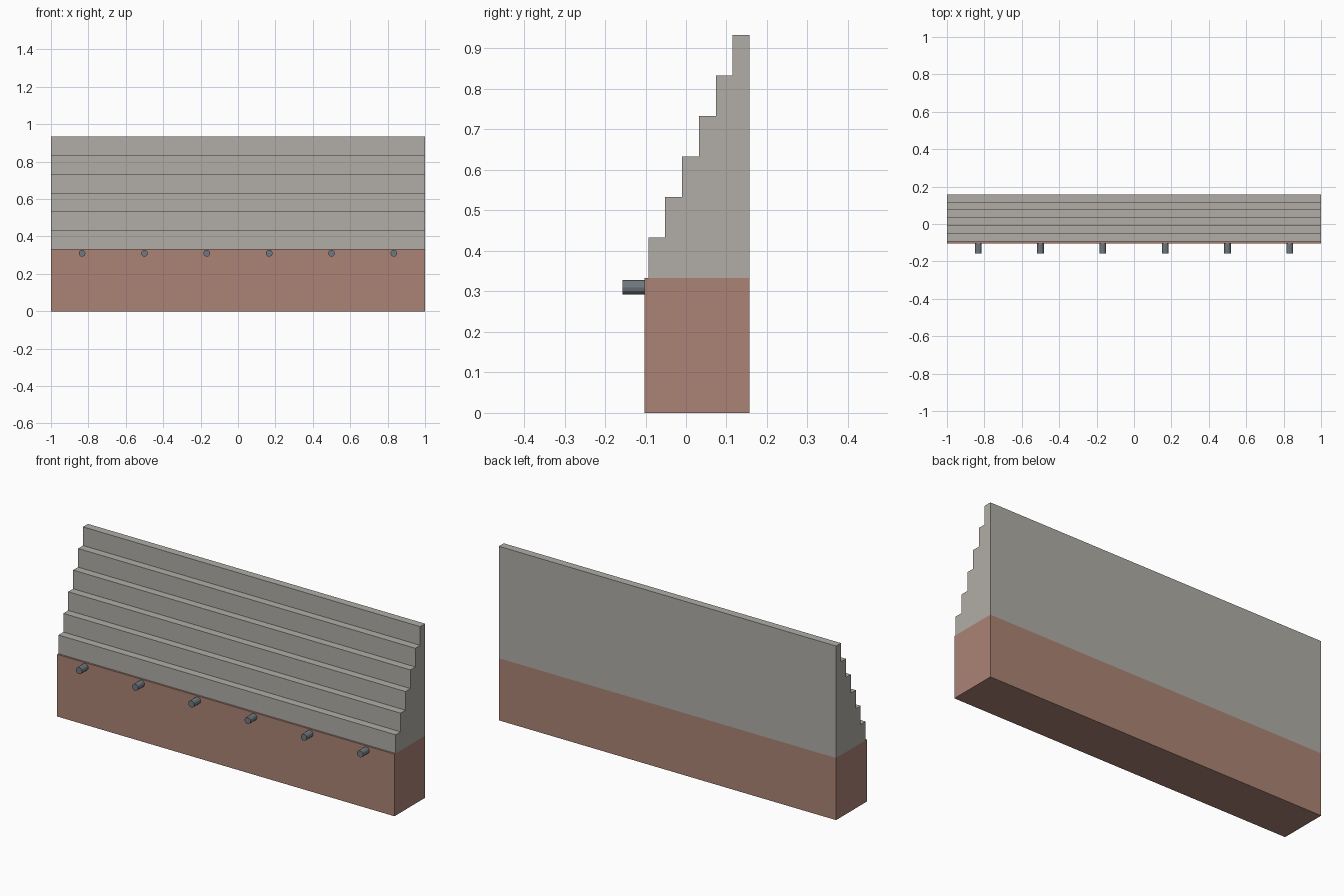
import bpy
import bmesh
import math
from mathutils import Matrix

cube = bpy.data.objects.get("Cube")
if cube:
    bpy.data.objects.remove(cube, do_unlink=True)


def make_material(name, rgb):
    mat = bpy.data.materials.new(name)
    mat.use_nodes = True
    colour = (*rgb, 1.0)
    mat.diffuse_color = colour
    mat.node_tree.nodes["Principled BSDF"].inputs["Base Color"].default_value = colour
    return mat


def add_object(name, bm, mat):
    bmesh.ops.recalc_face_normals(bm, faces=bm.faces)
    mesh = bpy.data.meshes.new(name)
    bm.to_mesh(mesh)
    bm.free()
    mesh.materials.append(mat)
    obj = bpy.data.objects.new(name, mesh)
    bpy.context.collection.objects.link(obj)
    return obj


def extrude_profile(name, profile, mat):
    """Extrude a (y, z) outline along the full length of the wall."""
    bm = bmesh.new()
    face = bm.faces.new([bm.verts.new((-HALF_LENGTH, y, z)) for y, z in profile])
    result = bmesh.ops.extrude_face_region(bm, geom=[face])
    moved = [v for v in result["geom"] if isinstance(v, bmesh.types.BMVert)]
    bmesh.ops.translate(bm, verts=moved, vec=(2 * HALF_LENGTH, 0, 0))
    return add_object(name, bm, mat)


HALF_LENGTH = 1.0
BACK = 0.157
BASE_FRONT = -0.103
BASE_TOP = 0.333
STEPS = 6
RISE = 0.1
TREAD = 0.0417

brick = make_material("brick_red", (0.41, 0.23, 0.18))
stone = make_material("pale_stone", (0.44, 0.42, 0.385))
metal = make_material("pipe_grey", (0.16, 0.19, 0.21))

# Brick base
extrude_profile("wall_base", [(BASE_FRONT, 0), (BACK, 0),
                              (BACK, BASE_TOP), (BASE_FRONT, BASE_TOP)], brick)

# Stepped upper wall, one continuous staircase outline
outline = [(BACK, BASE_TOP)]
for i in range(STEPS):
    y = BACK - (STEPS - i) * TREAD
    outline += [(y, BASE_TOP + i * RISE), (y, BASE_TOP + (i + 1) * RISE)]
outline.append((BACK, BASE_TOP + STEPS * RISE))
extrude_profile("stepped_wall", outline, stone)

# Row of drain pipes along the front
PIPE_FRONT, PIPE_BACK, PIPE_Z = -0.157, -0.09, 0.31
for i in range(6):
    x = (i - 2.5) / 3
    bm = bmesh.new()
    bmesh.ops.create_cone(
        bm, cap_ends=True, segments=12, radius1=0.018, radius2=0.018,
        depth=PIPE_BACK - PIPE_FRONT,
        matrix=Matrix.Translation((x, (PIPE_FRONT + PIPE_BACK) / 2, PIPE_Z))
        @ Matrix.Rotation(math.pi / 2, 4, "X"))
    add_object(f"drain_pipe_{i + 1}", bm, metal)
